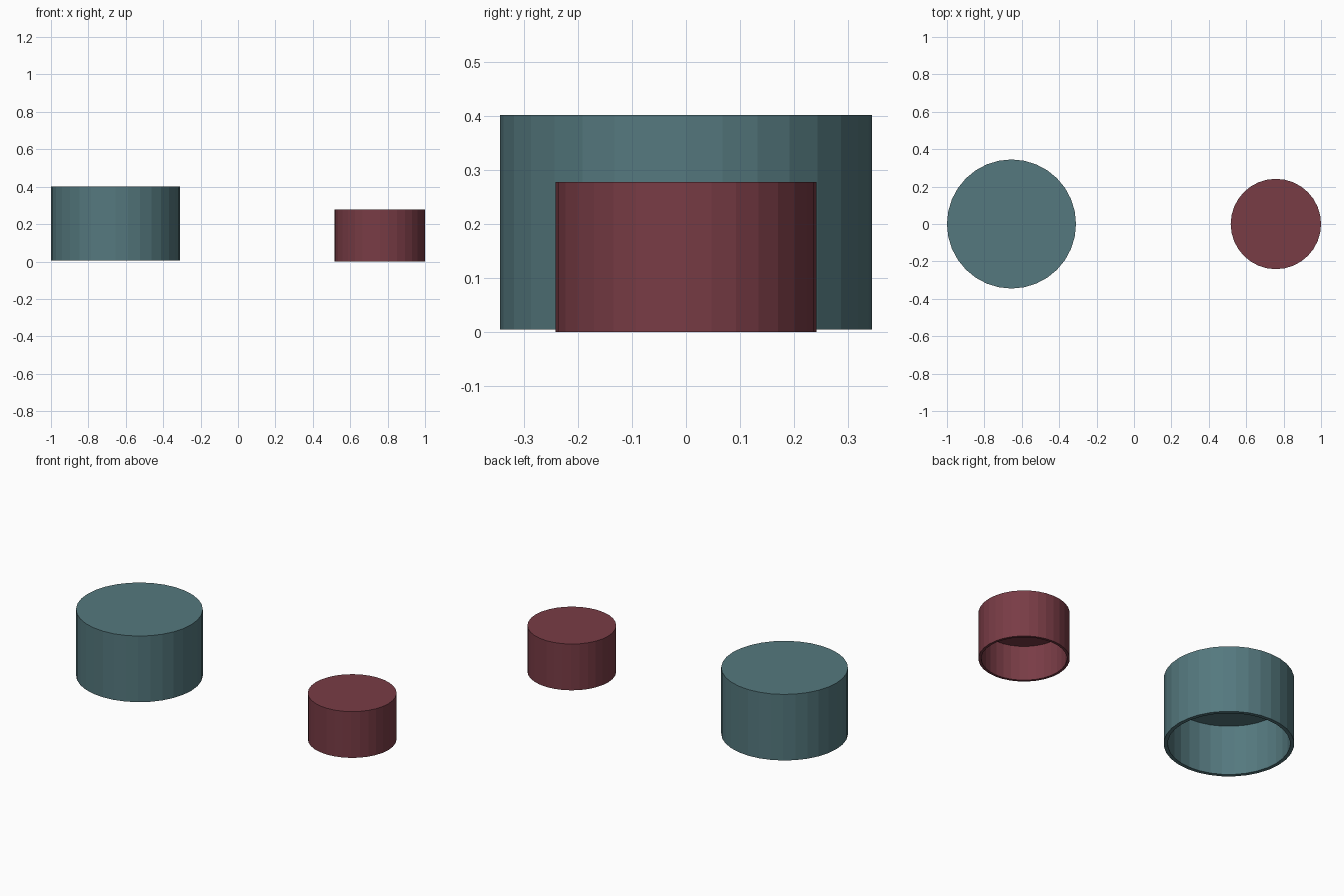
import bpy, bmesh
from math import cos, sin, tau

if "Cube" in bpy.data.objects:
    bpy.data.objects.remove(bpy.data.objects["Cube"])

SIDES = 32


def make_cap(name, x, z, scale, color):
    # Closed cross-section (radius, height): top, outer wall, rim, inner wall, ceiling
    profile = [(0.345, 0.397), (0.345, 0.0), (0.324, 0.0), (0.324, 0.294)]
    bm = bmesh.new()
    rings = [[bm.verts.new((r * scale * cos(tau * i / SIDES),
                            r * scale * sin(tau * i / SIDES), h * scale))
              for i in range(SIDES)] for r, h in profile]
    for a, b in zip(rings, rings[1:]):
        for i in range(SIDES):
            j = (i + 1) % SIDES
            bm.faces.new((a[i], b[i], b[j], a[j]))
    bm.faces.new(rings[0])
    bm.faces.new(rings[-1][::-1])
    bmesh.ops.recalc_face_normals(bm, faces=bm.faces[:])
    mesh = bpy.data.meshes.new(name)
    bm.to_mesh(mesh)
    bm.free()
    mat = bpy.data.materials.new(name + "_color")
    mat.diffuse_color = color
    mat.use_nodes = True
    mat.node_tree.nodes["Principled BSDF"].inputs["Base Color"].default_value = mat.diffuse_color
    mesh.materials.append(mat)
    obj = bpy.data.objects.new(name, mesh)
    obj.location = (x, 0, z)
    bpy.context.collection.objects.link(obj)
    return obj


# Large and small hollow caps, open underneath
make_cap("large_cap", -0.655, 0.005, 1.0, (0.09, 0.19, 0.21, 1))
make_cap("small_cap", 0.7585, 0.0, 0.7, (0.19, 0.045, 0.06, 1))
